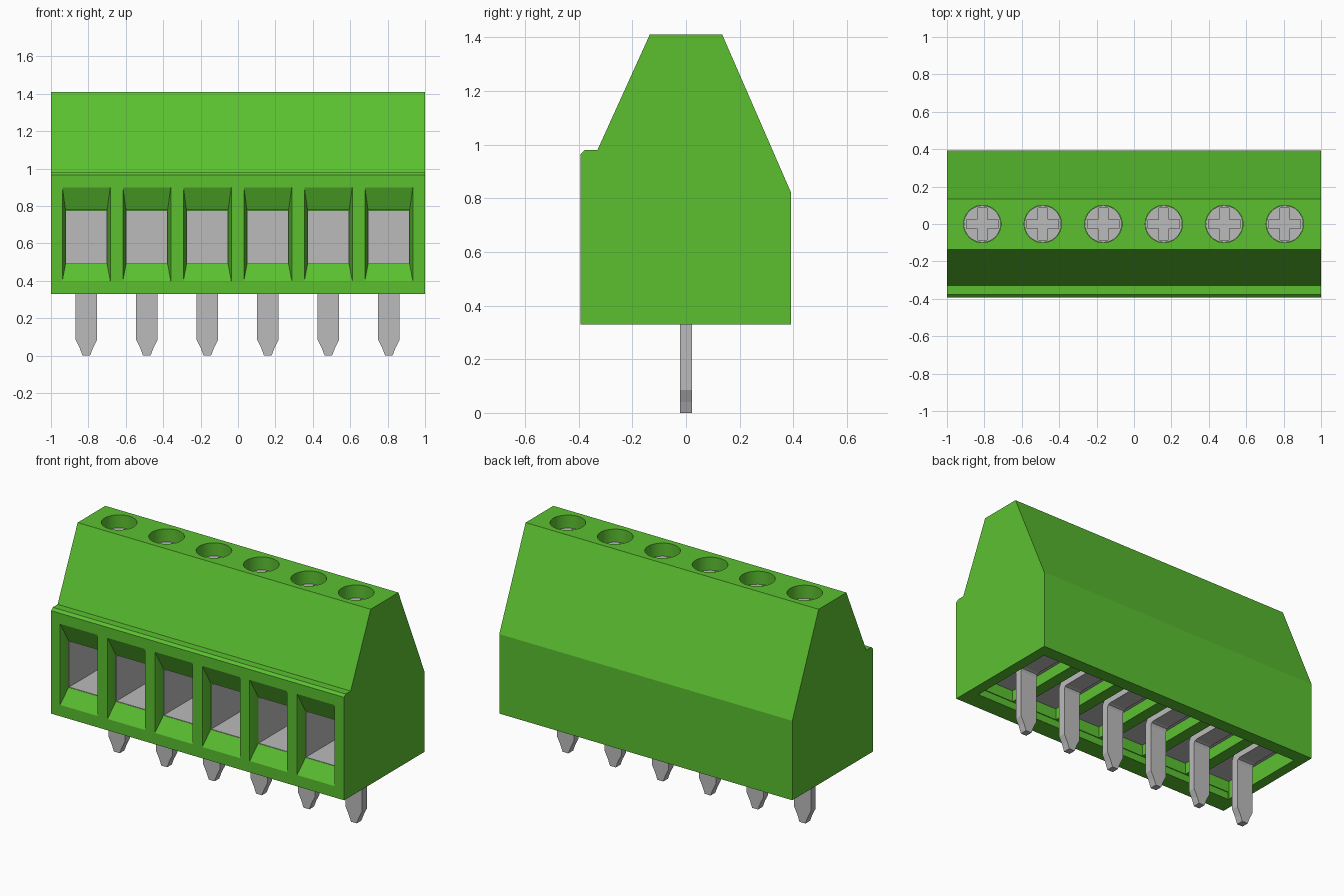
import bpy, bmesh, math

if "Cube" in bpy.data.objects:
    bpy.data.objects.remove(bpy.data.objects["Cube"], do_unlink=True)

POLES = [-0.811 + 0.3235 * i for i in range(6)]


def material(name, rgb, roughness):
    m = bpy.data.materials.new(name)
    m.use_nodes = True
    m.diffuse_color = (*rgb, 1)
    node = m.node_tree.nodes["Principled BSDF"]
    node.inputs["Base Color"].default_value = (*rgb, 1)
    node.inputs["Roughness"].default_value = roughness
    return m


green = material("green_plastic", (0.105, 0.53, 0.03), 0.5)
metal = material("grey_metal", (0.50, 0.50, 0.50), 0.4)


def loft(bm, ring_a, ring_b):
    """Closed solid between two matching rings of 3D points."""
    a = [bm.verts.new(p) for p in ring_a]
    b = [bm.verts.new(p) for p in ring_b]
    faces = [bm.faces.new(a), bm.faces.new(b)]
    for i in range(len(a)):
        j = (i + 1) % len(a)
        faces.append(bm.faces.new((a[i], a[j], b[j], b[i])))
    bmesh.ops.recalc_face_normals(bm, faces=faces)
    return faces


def prism_x(bm, pts, x0, x1):
    return loft(bm, [(x0, y, z) for y, z in pts], [(x1, y, z) for y, z in pts])


def prism_y(bm, pts, y0, y1):
    return loft(bm, [(x, y0, z) for x, z in pts], [(x, y1, z) for x, z in pts])


def rect(u0, u1, v0, v1):
    return [(u0, v0), (u1, v0), (u1, v1), (u0, v1)]


def box(bm, x0, x1, y0, y1, z0, z1):
    return prism_y(bm, rect(x0, x1, z0, z1), y0, y1)


def cylinder(bm, x, r, z0, z1, n=32):
    ring = [(x + r * math.cos(2 * math.pi * i / n), r * math.sin(2 * math.pi * i / n))
            for i in range(n)]
    loft(bm, [(*p, z0) for p in ring], [(*p, z1) for p in ring])


def make(name, bm, mat):
    me = bpy.data.meshes.new(name)
    bm.to_mesh(me)
    bm.free()
    me.materials.append(mat)
    ob = bpy.data.objects.new(name, me)
    bpy.context.collection.objects.link(ob)
    return ob


def select(ob):
    bpy.ops.object.select_all(action='DESELECT')
    ob.select_set(True)
    bpy.context.view_layer.objects.active = ob


def cut(ob, bm):
    cutter = make("cutter", bm, ob.data.materials[0])
    cutter.hide_render = True
    mod = ob.modifiers.new("cut", 'BOOLEAN')
    mod.operation = 'DIFFERENCE'
    mod.solver = 'EXACT'
    mod.object = cutter
    select(ob)
    bpy.ops.object.modifier_apply(modifier=mod.name)
    bpy.data.objects.remove(cutter, do_unlink=True)


def smooth(ob, degrees):
    select(ob)
    bpy.ops.object.shade_smooth_by_angle(angle=math.radians(degrees))


# Housing: one side profile along the full width
bm = bmesh.new()
prism_x(bm, [(-0.393, 0.33), (0.392, 0.33), (0.392, 0.82), (0.135, 1.41),
             (-0.135, 1.41), (-0.33, 0.98), (-0.378, 0.98), (-0.393, 0.965)], -1, 1)
housing = make("housing", bm, green)

# Tapered wire entries in the front
FRONT, LIP = -0.393, -0.335


def funnel_ring(x, t):
    w = 0.128 - 0.017 * t
    y = FRONT + (LIP - FRONT) * t
    return [(u, y, v) for u, v in rect(x - w, x + w, 0.40 + 0.09 * t, 0.90 - 0.122 * t)]


bm = bmesh.new()
for x in POLES:
    loft(bm, funnel_ring(x, -0.2), funnel_ring(x, 1))
cut(housing, bm)

# Chambers behind the entries
bm = bmesh.new()
for x in POLES:
    box(bm, x - 0.111, x + 0.111, LIP - 0.01, 0.265, 0.49, 0.778)
cut(housing, bm)

# Screw shafts in the top
bm = bmesh.new()
for x in POLES:
    cylinder(bm, x, 0.10, 1.2, 1.5)
cut(housing, bm)

# Shallow recess under the housing, with a deeper pocket for each pole
bm = bmesh.new()
box(bm, -0.933, 0.933, -0.275, 0.31, 0.2, 0.375)
cut(housing, bm)
bm = bmesh.new()
for x in POLES:
    box(bm, x - 0.125, x + 0.125, -0.27, 0.305, 0.3, 0.46)
cut(housing, bm)
smooth(housing, 20)

# Metal parts, built once around x = 0
# Clamp: open-fronted box lining the chamber
bm = bmesh.new()
faces = box(bm, -0.1105, 0.1105, LIP + 0.001, 0.262, 0.4905, 0.7775)
bmesh.ops.delete(bm, geom=[faces[0]], context='FACES_ONLY')
clamp = make("clamp", bm, metal)
shell = clamp.modifiers.new("wall", 'SOLIDIFY')
shell.thickness = 0.004
shell.offset = -1
select(clamp)
bpy.ops.object.modifier_apply(modifier="wall")

# Pin: tapered shank, bent foot and base plate
bm = bmesh.new()
W = 0.0575
prism_y(bm, [(-0.02, 0), (0.02, 0), (0.035, 0.04), (W, 0.085), (W, 0.38),
             (-W, 0.38), (-W, 0.085), (-0.035, 0.04)], -0.023, 0.023)
prism_x(bm, [(-0.023, 0.38), (0.023, 0.38), (0.03, 0.395), (0.045, 0.40),
             (0.28, 0.40), (0.28, 0.446), (0.02, 0.446), (-0.01, 0.435),
             (-0.023, 0.41)], -W, W)
box(bm, -0.124, 0.124, -0.269, 0.304, 0.445, 0.47)
pin = make("pin", bm, metal)

# Screw: round head with a cross slot
bm = bmesh.new()
cylinder(bm, 0, 0.0985, 1.22, 1.33)
screw = make("screw", bm, metal)
A, B = 0.085, 0.025
arm = [(B, B), (B, A), (-B, A), (-B, B), (-A, B), (-A, -B),
       (-B, -B), (-B, -A), (B, -A), (B, -B), (A, -B), (A, B)]
bm = bmesh.new()
loft(bm, [(*p, 1.30) for p in arm], [(*p, 1.40) for p in arm])
cut(screw, bm)
smooth(screw, 30)

# Repeat the metal parts at every pole
for part in (clamp, pin, screw):
    base = part.name
    for i, x in enumerate(POLES):
        ob = part if i == 0 else part.copy()
        if i:
            bpy.context.collection.objects.link(ob)
        ob.name = f"{base}_{i + 1}"
        ob.location.x = x
